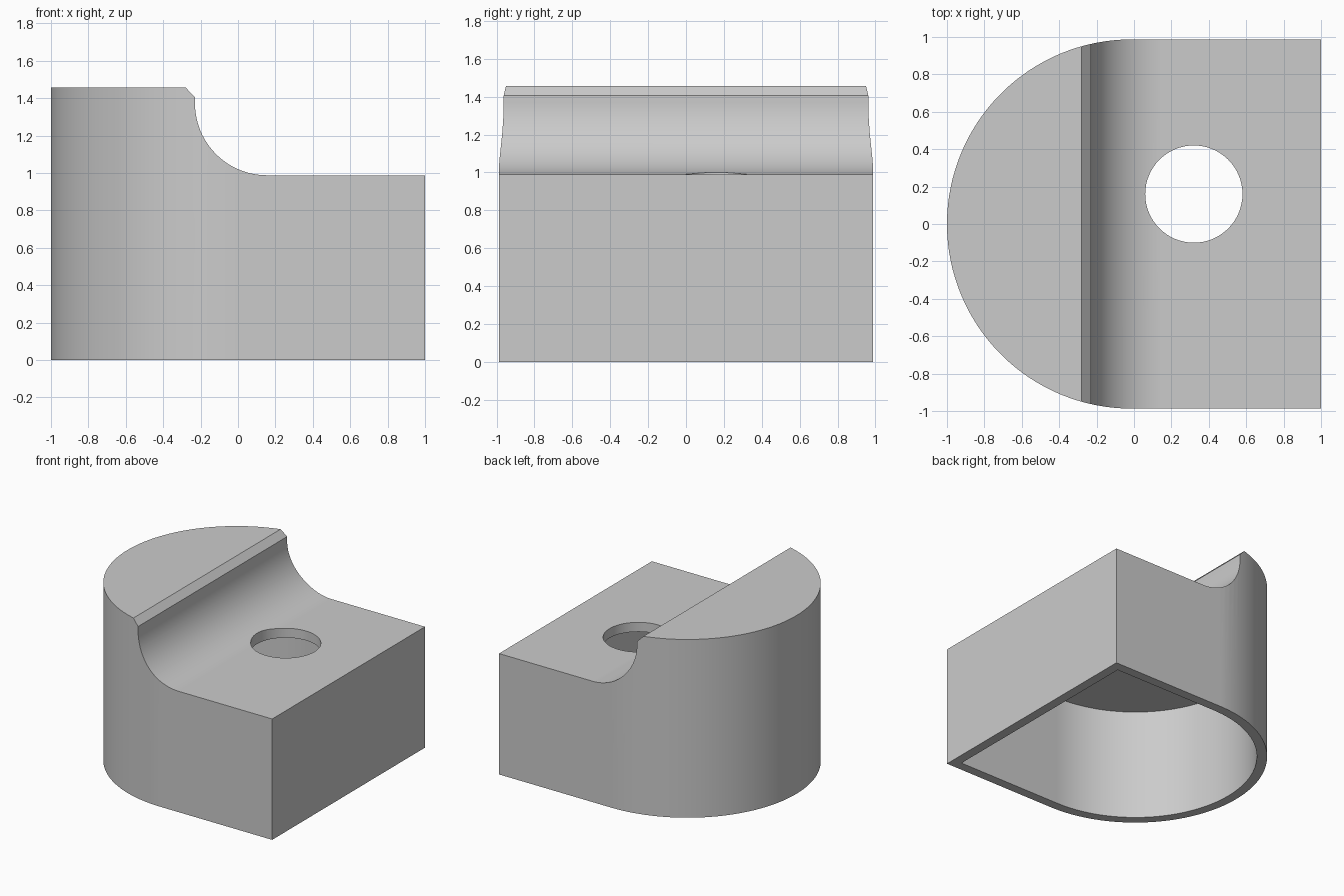
import bpy, bmesh
from math import sin, cos, pi
from mathutils import Vector

if "Cube" in bpy.data.objects:
    bpy.data.objects.remove(bpy.data.objects["Cube"], do_unlink=True)

R = 0.987          # outer radius and half width
CX = R - 1         # centre of the rounded end
WALL = 0.077
TOP, DECK = 1.457, 0.988

grey = bpy.data.materials.new("plain grey")
grey.use_nodes = True
grey.diffuse_color = (0.6, 0.6, 0.6, 1)
grey.node_tree.nodes["Principled BSDF"].inputs["Base Color"].default_value = (0.6, 0.6, 0.6, 1)


def arc(cx, cy, r, start, end, n):
    return [(cx + r * cos(start + (end - start) * i / n),
             cy + r * sin(start + (end - start) * i / n)) for i in range(n + 1)]


def prism(name, points, extrude):
    """Closed solid: a polygon of 3D points swept along a vector."""
    bm = bmesh.new()
    base = bm.faces.new([bm.verts.new(p) for p in points])
    swept = bmesh.ops.extrude_face_region(bm, geom=[base], use_keep_orig=True)
    verts = [g for g in swept["geom"] if isinstance(g, bmesh.types.BMVert)]
    bmesh.ops.translate(bm, verts=verts, vec=Vector(extrude))
    bmesh.ops.recalc_face_normals(bm, faces=bm.faces)
    mesh = bpy.data.meshes.new(name)
    bm.to_mesh(mesh)
    bm.free()
    mesh.materials.append(grey)
    ob = bpy.data.objects.new(name, mesh)
    bpy.context.collection.objects.link(ob)
    return ob


def d_shape(name, inset, z0, z1):
    """Block with one half-round end and one square end."""
    r, flat = R - inset, 1 - inset
    outline = arc(CX, 0, r, pi / 2, 3 * pi / 2, 64) + [(flat, -r), (flat, r)]
    return prism(name, [(x, y, z0) for x, y in outline], (0, 0, z1 - z0))


# Main body
body = d_shape("housing_body", 0, 0, TOP)

# Hollow underside
cavity = d_shape("cavity_cutter", WALL, -0.2, DECK - WALL)

# Step with a cove and a chamfered lip
step = [(1.5, DECK)] + arc(0.155, DECK + 0.385, 0.385, -pi / 2, -pi, 32)
step += [(-0.23, 1.405), (-0.38, 1.561), (1.5, 1.561)]
notch = prism("step_cutter", [(x, -1.5, z) for x, z in step], (0, 3, 0))

# Round hole through the deck
hole = prism("hole_cutter",
             [(x, y, 0.7) for x, y in arc(0.32, 0.16, 0.26, 0, 2 * pi, 64)[:-1]],
             (0, 0, 0.6))

# Cut the body, then discard the cutters
bpy.ops.object.select_all(action='DESELECT')
body.select_set(True)
bpy.context.view_layer.objects.active = body
for cutter in (notch, cavity, hole):
    cutter.hide_render = True
    mod = body.modifiers.new(cutter.name, 'BOOLEAN')
    mod.operation = 'DIFFERENCE'
    mod.solver = 'EXACT'
    mod.object = cutter
    bpy.ops.object.modifier_apply(modifier=mod.name)
    bpy.data.objects.remove(cutter, do_unlink=True)

# Smooth curves, crisp edges
bpy.ops.object.shade_smooth_by_angle(angle=pi / 6)
weighted = body.modifiers.new("even_shading", 'WEIGHTED_NORMAL')
weighted.keep_sharp = True
